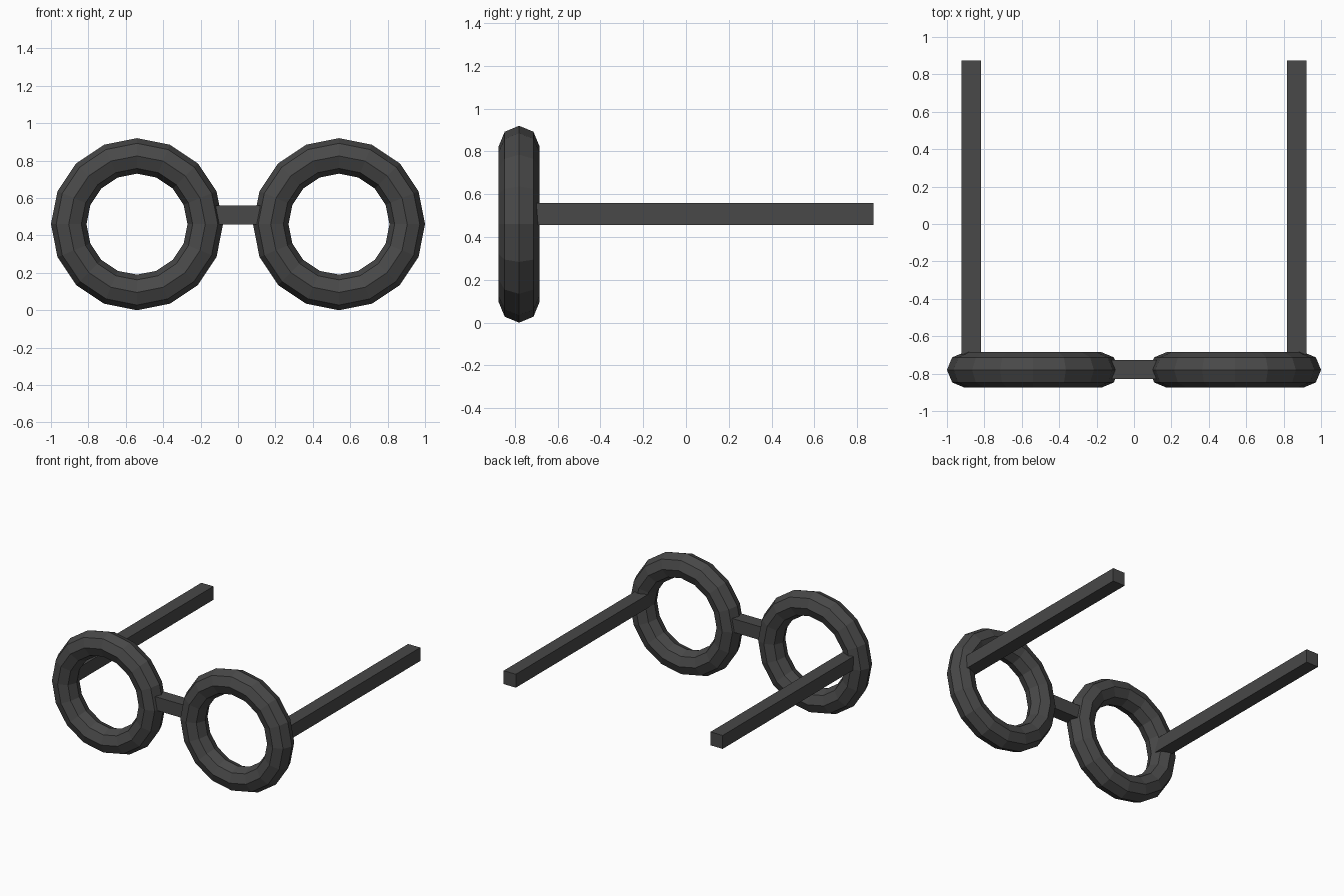
import bpy
import math

cube = bpy.data.objects.get("Cube")
if cube:
    bpy.data.objects.remove(cube, do_unlink=True)

# Single dark frame colour
FRAME_COLOR = (0.065, 0.065, 0.065, 1.0)
frame_mat = bpy.data.materials.new("dark_grey")
frame_mat.use_nodes = True
frame_mat.diffuse_color = FRAME_COLOR
frame_mat.node_tree.nodes["Principled BSDF"].inputs["Base Color"].default_value = FRAME_COLOR

RIM_X, RIM_Y, RIM_Z = 0.54, -0.78, 0.46
BAR = 0.102      # thickness of the square bars
BAR_Z = 0.508


def finish(name):
    obj = bpy.context.object
    obj.name = name
    obj.data.materials.append(frame_mat)
    bpy.ops.object.transform_apply(location=False, rotation=True, scale=True)
    return obj


def add_rim(name, x):
    bpy.ops.mesh.primitive_torus_add(
        major_segments=16, minor_segments=8,
        major_radius=0.365, minor_radius=0.095,
        location=(x, RIM_Y, RIM_Z), rotation=(math.radians(90), 0, 0))
    return finish(name)


def add_bar(name, center, size):
    bpy.ops.mesh.primitive_cube_add(size=1, location=center)
    bpy.context.object.scale = size
    return finish(name)


# Rims and temple arms, one per side
arm_start, arm_end = RIM_Y, 0.875
for side, sign in (("left", 1), ("right", -1)):
    add_rim(side + "_rim", sign * RIM_X)
    add_bar(side + "_temple_arm",
            (sign * 0.87, (arm_start + arm_end) / 2, BAR_Z),
            (BAR, arm_end - arm_start, BAR))

# Bridge, its ends sunk into the rims
add_bar("bridge", (0, RIM_Y + 0.003, BAR_Z), (0.25, BAR, BAR))
